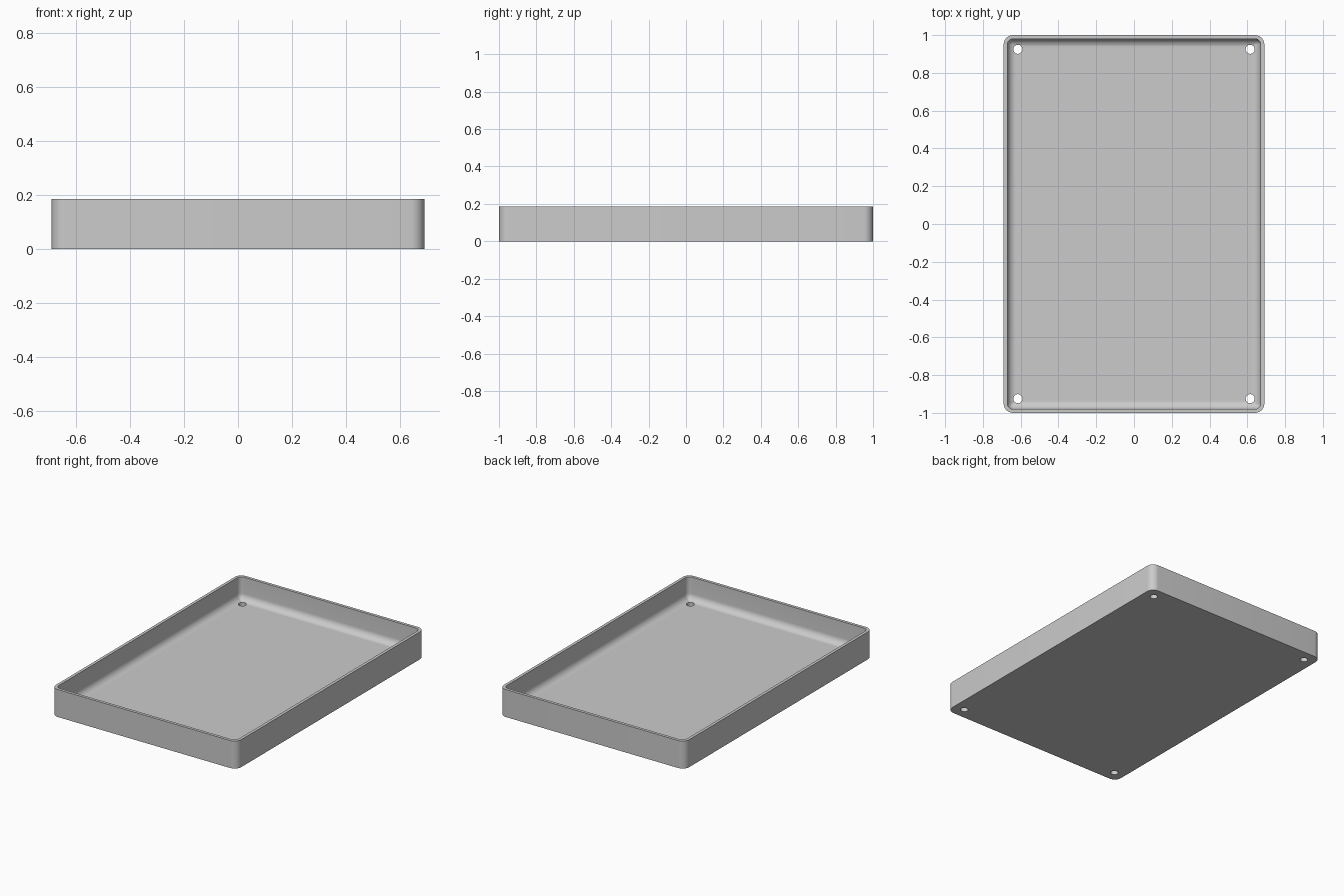
import bpy, bmesh, math

if "Cube" in bpy.data.objects:
    bpy.data.objects.remove(bpy.data.objects["Cube"], do_unlink=True)

HALF_X, HALF_Y, HEIGHT = 0.69, 1.0, 0.185
CORNER, WALL, FLOOR, FILLET = 0.05, 0.02, 0.03, 0.045
HOLE_X, HOLE_Y, HOLE_R = 0.615, 0.925, 0.024
STEPS = 10

# Plain grey plastic
grey = bpy.data.materials.new("light grey")
grey.use_nodes = True
grey.diffuse_color = (0.6, 0.6, 0.6, 1)
grey.node_tree.nodes["Principled BSDF"].inputs["Base Color"].default_value = (0.6, 0.6, 0.6, 1)


def rounded_loop(bm, inset, z):
    """Rounded rectangle, inset from the outer wall."""
    r = max(CORNER - inset, 0.008)
    cx, cy = HALF_X - inset - r, HALF_Y - inset - r
    verts = []
    for corner, (sx, sy) in enumerate([(1, 1), (-1, 1), (-1, -1), (1, -1)]):
        for i in range(STEPS + 1):
            a = math.pi / 2 * (corner + i / STEPS)
            verts.append(bm.verts.new((sx * cx + r * math.cos(a), sy * cy + r * math.sin(a), z)))
    return verts


# Section of the tray: outer wall, rim, inner wall, then fillet down to the floor
profile = [(0, 0), (0, HEIGHT), (WALL, HEIGHT)]
for i in range(STEPS + 1):
    a = math.pi / 2 * i / STEPS
    profile.append((WALL + FILLET * (1 - math.cos(a)), FLOOR + FILLET * (1 - math.sin(a))))

# Tray shell
bm = bmesh.new()
loops = [rounded_loop(bm, inset, z) for inset, z in profile]
for low, high in zip(loops, loops[1:]):
    n = len(low)
    for i in range(n):
        j = (i + 1) % n
        bm.faces.new((low[i], low[j], high[j], high[i]))
bm.faces.new(loops[0][::-1])
bm.faces.new(loops[-1])
bmesh.ops.recalc_face_normals(bm, faces=bm.faces)
mesh = bpy.data.meshes.new("tray")
bm.to_mesh(mesh)
bm.free()
mesh.materials.append(grey)
tray = bpy.data.objects.new("tray", mesh)
bpy.context.collection.objects.link(tray)

# Screw holes through the four floor corners
cutters = []
for sx in (-1, 1):
    for sy in (-1, 1):
        bpy.ops.mesh.primitive_cylinder_add(vertices=32, radius=HOLE_R, depth=0.3,
                                            location=(sx * HOLE_X, sy * HOLE_Y, 0))
        cutter = bpy.context.object
        cutter.name = "hole_cutter"
        cutter.hide_render = True
        cutter.data.materials.append(grey)
        cut = tray.modifiers.new("screw_hole", 'BOOLEAN')
        cut.operation, cut.solver, cut.object = 'DIFFERENCE', 'EXACT', cutter
        cutters.append(cutter)

# Apply the holes, drop the cutters and smooth the rounded corners
bpy.ops.object.select_all(action='DESELECT')
tray.select_set(True)
bpy.context.view_layer.objects.active = tray
for name in [m.name for m in tray.modifiers]:
    bpy.ops.object.modifier_apply(modifier=name)
for cutter in cutters:
    bpy.data.objects.remove(cutter, do_unlink=True)
bpy.ops.object.shade_smooth_by_angle(angle=math.radians(30))
